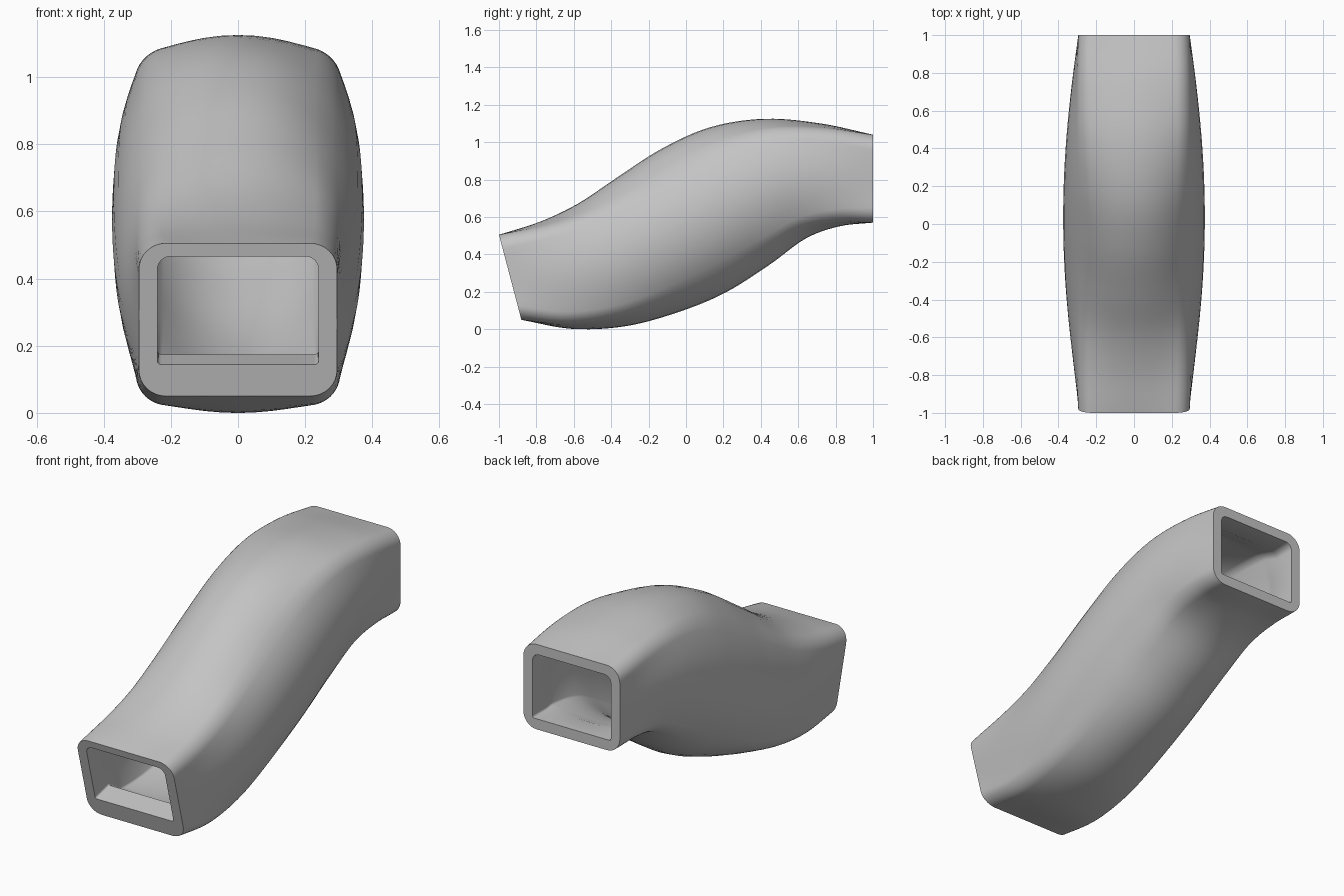
import bpy, bmesh, math
from mathutils import Vector

if "Cube" in bpy.data.objects:
    bpy.data.objects.remove(bpy.data.objects["Cube"])

# Matching points (y, z) along the crown and the belly of the duct
TOP = [(-1, .505), (-.78, .575), (-.58, .67), (-.37, .81), (-.13, .965),
       (.13, 1.08), (.42, 1.125), (.72, 1.1), (1, 1.04)]
BELLY = [(-.88, .05), (-.61, .002), (-.33, .015), (-.06, .085), (.2, .19),
         (.44, .34), (.64, .485), (.82, .55), (1, .57)]
STEPS = 48
LIP = .12


def spline(points, t):
    """Smooth curve through evenly spaced points."""
    s = t * (len(points) - 1)
    i = min(int(s), len(points) - 2)
    f = s - i
    p = [Vector(q) for q in points]
    b, c = p[i], p[i + 1]
    a = p[i - 1] if i > 0 else 2 * b - c
    d = p[i + 2] if i + 2 < len(p) else 2 * c - b
    return b + f * ((c - a) / 2 + f * ((2 * a - 5 * b + 4 * c - d) / 2
                    + f * (3 * b - a - 3 * c + d) / 2))


def section(hw, hh, r_top, r_low, round_amount):
    """Rounded rectangle blended towards an ellipse of the same size."""
    corners = [(1, 1, r_top), (-1, 1, r_top), (-1, -1, r_low), (1, -1, r_low)]
    outline = []
    for k, (sx, sz, r) in enumerate(corners):
        for j in range(9):
            a = math.pi / 2 * (k + j / 8)
            outline.append(Vector((sx * (hw - r) + r * math.cos(a),
                                   sz * (hh - r) + r * math.sin(a))))
        nx, nz, nr = corners[(k + 1) % 4]
        a = math.pi / 2 * (k + 1)
        end = Vector((nx * (hw - nr) + nr * math.cos(a), nz * (hh - nr) + nr * math.sin(a)))
        start = outline[-1]
        outline += [start.lerp(end, j / 10) for j in range(1, 10)]
    ring = []
    for p in outline:
        a = math.atan2(p.y / hh, p.x / hw)
        ring.append(p.lerp(Vector((hw * math.cos(a), hh * math.sin(a))), round_amount))
    return ring


def duct_ring(t, inner=False, push=0):
    """One ring of the duct; push moves it along the duct's direction."""
    top, low = spline(TOP, t), spline(BELLY, t)
    up = (top - low).normalized()
    along = Vector((up.y, -up.x))
    bulge = math.sin(math.pi * t)
    hw = .295 + .08 * bulge
    r_top = r_low = .08
    if inner:
        low = low + up * (.058 + .039 * max(0, 1 - t / .4))
        top = top - up * (.04 + .015 * min(1, t / .4))
        hw -= .055
        r_top, r_low = .04, .012
    mid = (top + low) / 2 + along * push
    ring = section(hw, (top - low).length / 2, r_top, r_low, bulge)
    return [(p.x, mid.x + up.x * p.y, mid.y + up.y * p.y) for p in ring]


# Outer skin front to back, then the straight lips and the inner skin back to front
rings = [duct_ring(i / STEPS) for i in range(STEPS + 1)]
rings += [duct_ring(1, True), duct_ring(1, True, -LIP)]
rings += [duct_ring(i / STEPS, True) for i in range(STEPS - 5, 4, -1)]
rings += [duct_ring(0, True, LIP), duct_ring(0, True)]

bm = bmesh.new()
loops = [[bm.verts.new(co) for co in ring] for ring in rings]
for k, ring in enumerate(loops):
    following = loops[(k + 1) % len(loops)]
    for j in range(len(ring)):
        n = (j + 1) % len(ring)
        bm.faces.new((ring[j], ring[n], following[n], following[j]))
bmesh.ops.recalc_face_normals(bm, faces=bm.faces)
mesh = bpy.data.meshes.new("air_duct")
bm.to_mesh(mesh)
bm.free()
duct = bpy.data.objects.new("air_duct", mesh)
bpy.context.collection.objects.link(duct)

# Plain grey finish
grey = bpy.data.materials.new("plain grey")
grey.use_nodes = True
colour = (.55, .55, .55, 1)
grey.diffuse_color = colour
grey.node_tree.nodes["Principled BSDF"].inputs["Base Color"].default_value = colour
mesh.materials.append(grey)

bpy.ops.object.select_all(action="DESELECT")
duct.select_set(True)
bpy.context.view_layer.objects.active = duct
bpy.ops.object.shade_smooth_by_angle(angle=math.radians(35))
